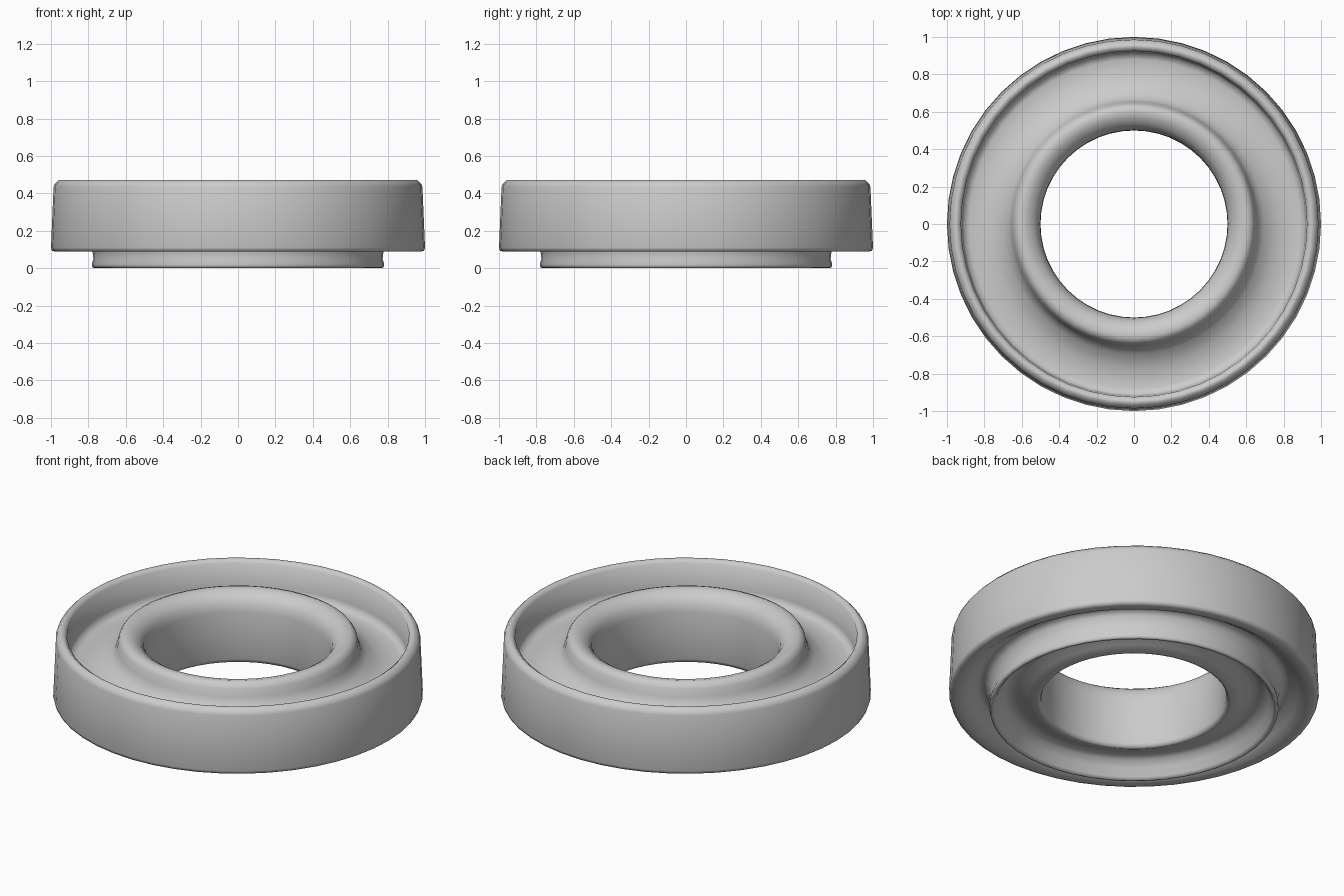
import bpy, bmesh, math

SEGMENTS = 48

# Closed cross-section of the ring as (radius, height)
PROFILE = [
    # outer wall and bevelled rim
    (0.935, 0.088), (0.975, 0.088), (0.995, 0.093), (1.0, 0.11), (0.986, 0.435),
    (0.98, 0.45), (0.96, 0.471), (0.945, 0.471), (0.925, 0.455),
    # inside of the rim and channel floor
    (0.92, 0.32), (0.912, 0.285), (0.88, 0.275), (0.82, 0.278), (0.765, 0.288),
    # raised collar with a soft step
    (0.725, 0.308), (0.695, 0.328), (0.67, 0.35), (0.655, 0.39), (0.645, 0.435),
    (0.63, 0.458), (0.605, 0.468), (0.57, 0.46), (0.535, 0.438), (0.512, 0.405),
    # bore and its lower lip
    (0.502, 0.36), (0.50, 0.25), (0.50, 0.08), (0.507, 0.06), (0.525, 0.056),
    # shallow recess beneath
    (0.575, 0.075), (0.63, 0.098), (0.67, 0.105), (0.70, 0.093), (0.73, 0.06),
    (0.752, 0.015),
    # foot ring and gently sloped groove behind the outer wall
    (0.764, 0.0), (0.778, 0.003), (0.782, 0.02), (0.773, 0.05), (0.778, 0.09),
    (0.79, 0.135), (0.815, 0.16), (0.845, 0.153), (0.89, 0.118),
]


def lathe(name, profile, segments):
    bm = bmesh.new()
    rings = []
    for i in range(segments):
        a = 2 * math.pi * i / segments
        rings.append([bm.verts.new((r * math.cos(a), r * math.sin(a), z))
                      for r, z in profile])
    n = len(profile)
    for i in range(segments):
        a, b = rings[i], rings[(i + 1) % segments]
        for j in range(n):
            k = (j + 1) % n
            bm.faces.new((a[j], b[j], b[k], a[k]))
    bmesh.ops.recalc_face_normals(bm, faces=bm.faces)
    mesh = bpy.data.meshes.new(name)
    bm.to_mesh(mesh)
    bm.free()
    obj = bpy.data.objects.new(name, mesh)
    bpy.context.collection.objects.link(obj)
    return obj


# Ring body
ring = lathe("seal_ring", PROFILE, SEGMENTS)
bpy.context.view_layer.objects.active = ring
ring.select_set(True)
bpy.ops.object.shade_smooth_by_angle(angle=math.radians(75))
